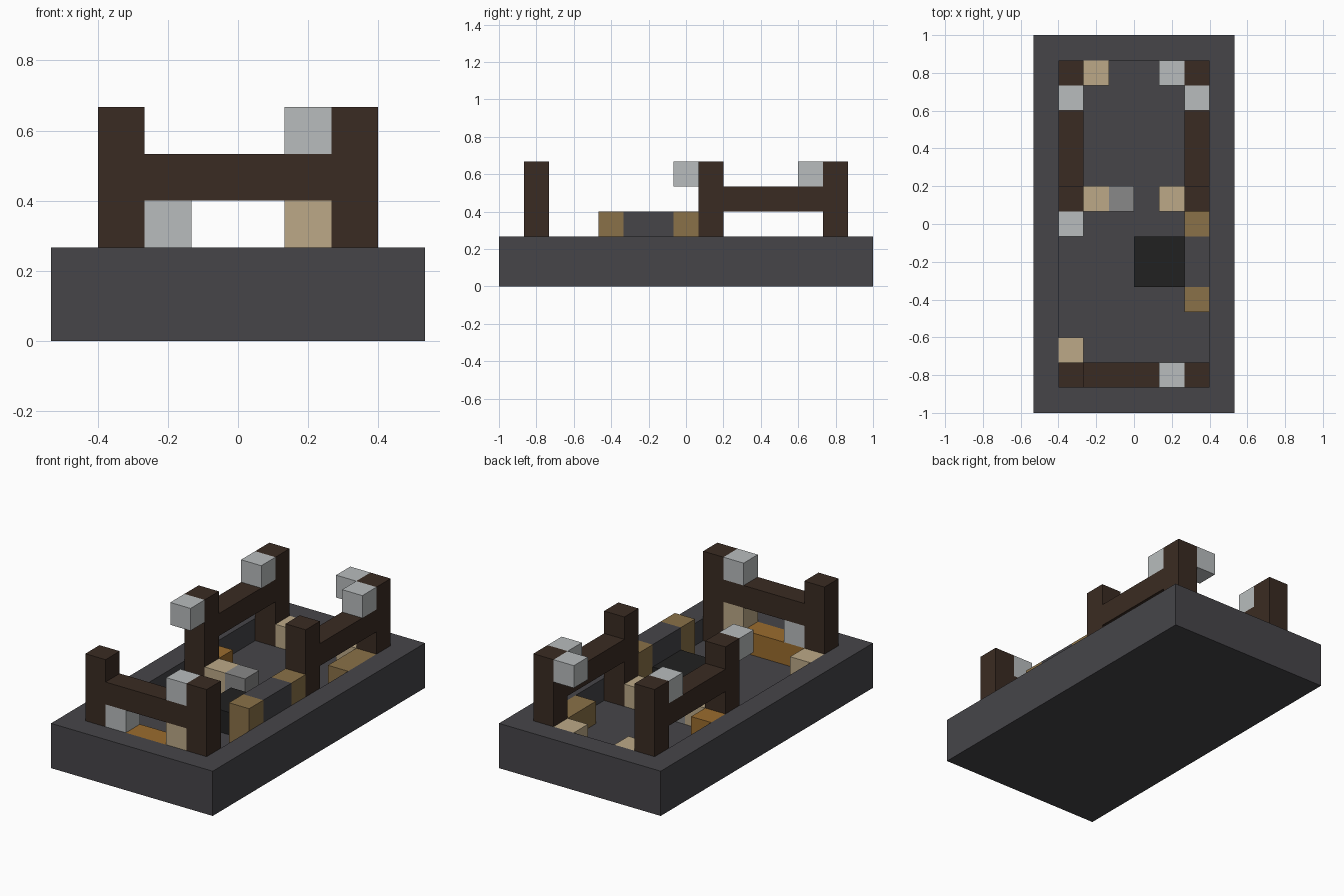
import bpy, bmesh
from mathutils import Vector

old = bpy.data.objects.get("Cube")
if old:
    bpy.data.objects.remove(old, do_unlink=True)

U = 2 / 15  # edge of one building block


def material(name, hex_color):
    def linear(c):
        return c / 12.92 if c <= 0.04045 else ((c + 0.055) / 1.055) ** 2.4
    rgb = [linear(int(hex_color[n:n + 2], 16) / 255) for n in (0, 2, 4)]
    mat = bpy.data.materials.new(name)
    mat.use_nodes = True
    mat.diffuse_color = (*rgb, 1)
    mat.node_tree.nodes["Principled BSDF"].inputs["Base Color"].default_value = (*rgb, 1)
    return mat


stone = material("dark stone", "464549")
timber = material("dark timber", "3A2B22")
tan = material("tan", "BCA987")
pale = material("pale grey", "B8BCBD")
gold = material("dull gold", "8A7148")
amber = material("amber", "9A6C2E")
grey = material("mid grey", "888888")
black = material("black", "212121")


def box(name, mat, x, y, z, nx=1, ny=1, nz=1):
    """Box from a grid cell and a size in cells; the grid starts at the front -x corner."""
    bm = bmesh.new()
    bmesh.ops.create_cube(bm, size=1)
    size = Vector((nx, ny, nz))
    corner = Vector((x - 4, y - 7.5, z))
    for v in bm.verts:
        v.co = (corner + (v.co + Vector((0.5, 0.5, 0.5))) * size) * U
    mesh = bpy.data.meshes.new(name)
    bm.to_mesh(mesh)
    bm.free()
    mesh.materials.append(mat)
    obj = bpy.data.objects.new(name, mesh)
    bpy.context.collection.objects.link(obj)
    return obj


# Tray base with a sunken floor inside a raised rim
base = box("base_tray", stone, 0, 0, 0, 8, 15, 2)
bm = bmesh.new()
bm.from_mesh(base.data)
top = max(bm.faces, key=lambda f: f.calc_center_median().z)
bmesh.ops.inset_region(bm, faces=[top], thickness=U, use_even_offset=True)
floor = bmesh.ops.extrude_discrete_faces(bm, faces=[top])["faces"][0]
bmesh.ops.translate(bm, verts=floor.verts, vec=(0, 0, -U))
bm.to_mesh(base.data)
bm.free()

# Posts in three pairs
for row, y in (("front", 1), ("middle", 8), ("back", 13)):
    for side, x in (("right", 1), ("left", 6)):
        box(f"{row}_{side}_post", timber, x, y, 1, nz=4)

# Beams
box("front_beam", timber, 2, 1, 3, nx=4)
for side, x in (("right", 1), ("left", 6)):
    box(f"{side}_beam", timber, x, 9, 3, ny=4)

# Lamps hung on the posts
for n, cell in enumerate([(5, 1, 4), (1, 7, 4), (1, 12, 4), (6, 12, 4), (5, 13, 4), (2, 1, 2)]):
    box(f"lamp_{n + 1}", pale, *cell)

# Crates on the floor
for n, cell in enumerate([(1, 2, 1), (2, 8, 1), (5, 8, 1), (2, 13, 1), (5, 13, 1)]):
    box(f"crate_{n + 1}", tan, *cell)
box("tall_crate", tan, 5, 1, 1, nz=2)

# Hearth with its side wall and pillars
box("hearth", black, 4, 5, 1, 2, 2)
box("hearth_wall", stone, 6, 5, 1, 1, 2, 2)
for name, y in (("front", 4), ("back", 7)):
    box(f"hearth_{name}_pillar", gold, 6, y, 1, nz=2)
box("anvil_block", grey, 3, 8, 1)

# Low benches under the beams
box("front_bench", amber, 2, 1, 1, nx=3)
box("right_bench", amber, 1, 9, 1)
box("left_bench", gold, 6, 11, 1, ny=2)
